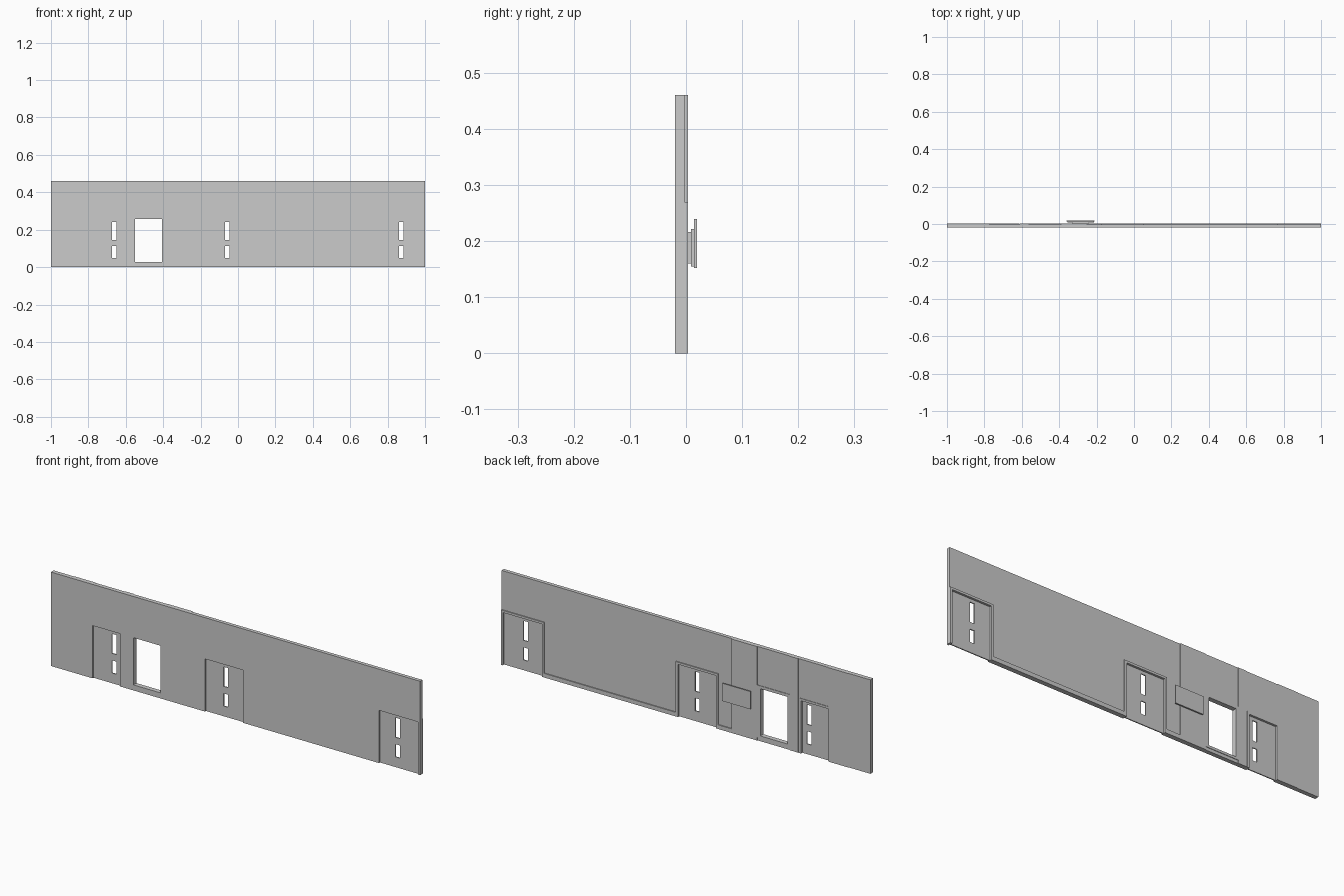
import bpy, bmesh
from mathutils import Vector

if "Cube" in bpy.data.objects:
    bpy.data.objects.remove(bpy.data.objects["Cube"])


def relief(name, regions):
    """Plate from regions (x0, x1, z0, z1, front_y, back_y); later ones override, None = hole."""
    xs = sorted({v for r in regions for v in r[:2]})
    zs = sorted({v for r in regions for v in r[2:4]})

    def depth(i, k):
        if not (0 <= i < len(xs) - 1 and 0 <= k < len(zs) - 1):
            return None
        x, z = (xs[i] + xs[i + 1]) / 2, (zs[k] + zs[k + 1]) / 2
        hit = None
        for x0, x1, z0, z1, f, b in regions:
            if x0 < x < x1 and z0 < z < z1:
                hit = None if f is None else (f, b)
        return hit

    bm = bmesh.new()

    def quad(pts, normal):
        face = bm.faces.new([bm.verts.new(p) for p in pts])
        face.normal_update()
        if face.normal.dot(Vector(normal)) < 0:
            face.normal_flip()

    for i in range(len(xs) - 1):
        for k in range(len(zs) - 1):
            cell = depth(i, k)
            if cell is None:
                continue
            f, b = cell
            x0, x1, z0, z1 = xs[i], xs[i + 1], zs[k], zs[k + 1]
            for y, n in ((f, -1), (b, 1)):
                quad([(x0, y, z0), (x1, y, z0), (x1, y, z1), (x0, y, z1)], (0, n, 0))
            for dx, dz in ((1, 0), (-1, 0), (0, 1), (0, -1)):
                near = depth(i + dx, k + dz)
                spans = [(f, b)] if near is None else [(f, min(b, near[0])), (max(f, near[1]), b)]
                for a, c in spans:
                    if c - a < 1e-5:
                        continue
                    if dx:
                        x = x1 if dx > 0 else x0
                        pts = [(x, a, z0), (x, c, z0), (x, c, z1), (x, a, z1)]
                    else:
                        z = z1 if dz > 0 else z0
                        pts = [(x0, a, z), (x1, a, z), (x1, c, z), (x0, c, z)]
                    quad(pts, (dx, 0, dz))
    bmesh.ops.remove_doubles(bm, verts=bm.verts, dist=1e-5)
    bmesh.ops.dissolve_limit(bm, angle_limit=0.01, verts=bm.verts, edges=bm.edges)
    me = bpy.data.meshes.new(name)
    bm.to_mesh(me)
    bm.free()
    ob = bpy.data.objects.new(name, me)
    bpy.context.collection.objects.link(ob)
    return ob


FRONT, BACK, TRIM, H = -0.0195, -0.0015, 0.0035, 0.46
DOOR_H = 0.258
# door left edge, right edge, slot centre
doors = [(-0.775, -0.625, -0.662), (-0.165, 0.042, -0.057), (0.777, 0.99, 0.873)]

# wall body with baseboard along the back
wall = [(-1, 1, 0, H, FRONT, BACK), (-0.25, 1, 0, 0.02, FRONT, TRIM)]
# stepped back panels on the left part
for x0, x1, y in [(-1, -0.885, 0.0015), (-0.885, -0.775, TRIM), (-0.775, -0.61, 0.001),
                  (-0.61, -0.565, TRIM), (-0.565, -0.388, 0.001), (-0.388, -0.25, TRIM)]:
    wall.append((x0, x1, 0, H, FRONT, y))
# raised trim round the doors and window, then the openings
for x0, x1, _ in doors:
    wall.append((x0 - 0.01, min(x1 + 0.012, 1), 0, 0.269, FRONT, TRIM))
    wall.append((x0, x1, 0, DOOR_H, None, None))
wall.append((-0.565, -0.388, 0.015, 0.272, FRONT, TRIM))
wall.append((-0.552, -0.405, 0.027, DOOR_H, None, None))
relief("wall", wall)

# recessed doors with two slots each
for n, (x0, x1, c) in enumerate(doors, 1):
    slots = [(c - 0.012, c + 0.012, z0, z1, None, None)
             for z0, z1 in ((0.05, 0.112), (0.146, 0.242))]
    relief(f"door_{n}", [(x0, x1, 0, DOOR_H, -0.012, -0.007)] + slots)

# layered board mounted on the back
for name, x0, x1, z0, z1, y0, y1 in [
        ("board_mount", -0.33, -0.24, 0.16, 0.216, TRIM, 0.0085),
        ("board_backing", -0.355, -0.215, 0.155, 0.222, 0.0085, 0.0145),
        ("board_face", -0.362, -0.21, 0.152, 0.239, 0.0145, 0.0195)]:
    relief(name, [(x0, x1, z0, z1, y0, y1)])
